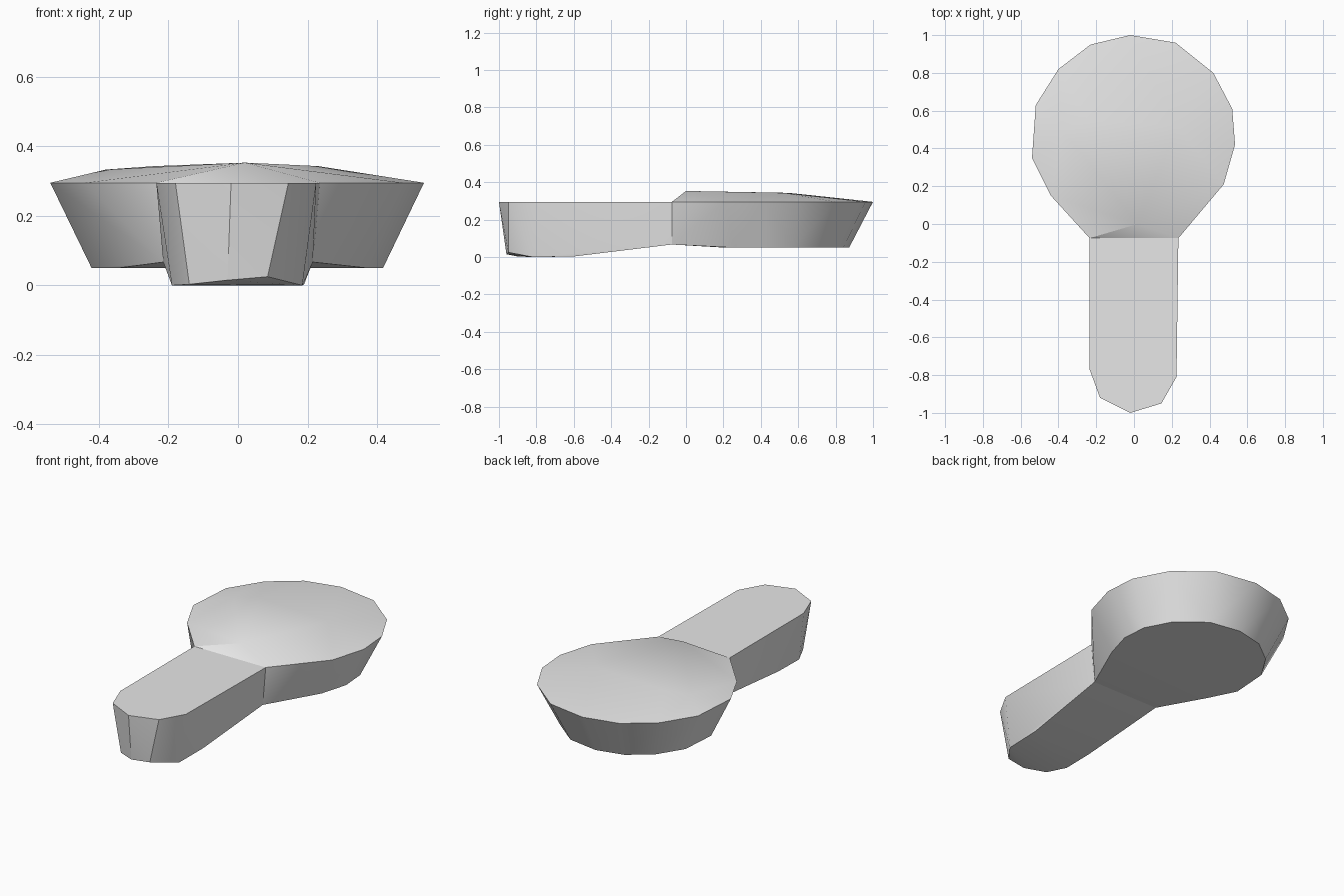
import bpy
import bmesh
import math

cube = bpy.data.objects.get("Cube")
if cube:
    bpy.data.objects.remove(cube, do_unlink=True)

# Single grey material
grey = bpy.data.materials.new("light_grey")
grey.use_nodes = True
colour = (0.8, 0.8, 0.8, 1.0)
grey.diffuse_color = colour
grey.node_tree.nodes["Principled BSDF"].inputs["Base Color"].default_value = colour

RIM_Z, BASE_Z, NECK_Y = 0.295, 0.05, -0.075
neck = [(s * 0.235, NECK_Y, RIM_Z) for s in (-1, 1)]
neck += [(s * 0.215, NECK_Y, 0.067) for s in (-1, 1)]


def hull_part(name, points):
    """Wrap a faceted convex solid around the given points."""
    bm = bmesh.new()
    for p in points:
        bm.verts.new(p)
    bmesh.ops.convex_hull(bm, input=bm.verts[:])
    bmesh.ops.dissolve_limit(bm, angle_limit=math.radians(0.5),
                             verts=bm.verts[:], edges=bm.edges[:])
    # Open the hidden joint where both parts meet
    joint = [f for f in bm.faces
             if all(abs(v.co.y - NECK_Y) < 1e-4 for v in f.verts)]
    bmesh.ops.delete(bm, geom=joint, context='FACES_ONLY')
    bmesh.ops.recalc_face_normals(bm, faces=bm.faces[:])
    mesh = bpy.data.meshes.new(name)
    bm.to_mesh(mesh)
    bm.free()
    mesh.materials.append(grey)
    obj = bpy.data.objects.new(name, mesh)
    bpy.context.collection.objects.link(obj)
    bpy.ops.object.select_all(action='DESELECT')
    obj.select_set(True)
    bpy.context.view_layer.objects.active = obj
    bpy.ops.object.shade_smooth_by_angle(angle=math.radians(30))
    return obj


# Round head: wide rim, narrower base, shallow crown
rim = [(0.475, 0.21), (0.535, 0.42), (0.52, 0.61), (0.42, 0.8), (0.22, 0.96),
       (-0.02, 1.0), (-0.23, 0.95), (-0.4, 0.82), (-0.52, 0.63),
       (-0.54, 0.35), (-0.44, 0.15)]
head = [(x, y, RIM_Z) for x, y in rim]
head += [(x * 0.78, 0.42 + (y - 0.42) * 0.78, BASE_Z) for x, y in rim]
crown = [(0.02, 0.0, 0.353), (0.23, 0.52, 0.343),
         (-0.24, 0.55, 0.343), (-0.38, 0.5, 0.333)]
hull_part("round_head", neck + head + crown)

# Handle: flat top, rounded end, underside deepening away from the neck
handle_top = [(-0.235, -0.77), (-0.18, -0.92), (-0.02, -1.0),
              (0.145, -0.95), (0.225, -0.81)]
handle_base = [(-0.19, -0.6, 0.003), (0.19, -0.6, 0.003),
               (-0.19, -0.79, 0.0), (-0.14, -0.9, 0.003), (-0.03, -0.96, 0.015),
               (0.085, -0.95, 0.025), (0.185, -0.82, 0.0)]
hull_part("handle", neck + [(x, y, RIM_Z) for x, y in handle_top] + handle_base)
